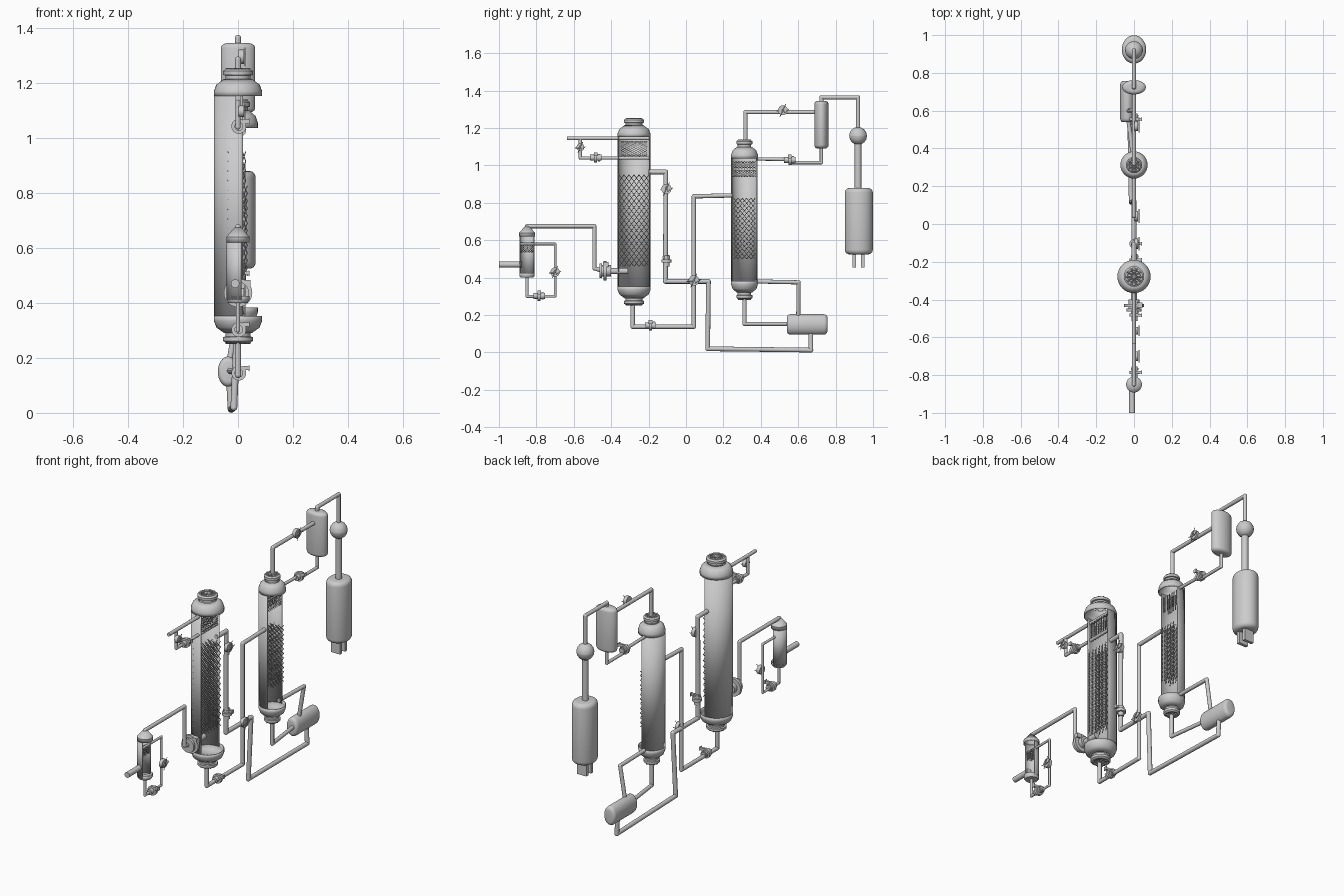
import bpy, bmesh, math
from mathutils import Vector, Matrix

if "Cube" in bpy.data.objects:
    bpy.data.objects.remove(bpy.data.objects["Cube"])

PI = math.pi
AXES = {'z': (0, 0, 1), 'y': (0, 1, 0), 'x': (1, 0, 0)}


def finish(name, bm, smooth=True):
    bmesh.ops.recalc_face_normals(bm, faces=bm.faces)
    me = bpy.data.meshes.new(name)
    bm.to_mesh(me)
    bm.free()
    ob = bpy.data.objects.new(name, me)
    bpy.context.collection.objects.link(ob)
    if smooth:
        bpy.ops.object.select_all(action='DESELECT')
        bpy.context.view_layer.objects.active = ob
        ob.select_set(True)
        bpy.ops.object.shade_smooth_by_angle(angle=math.radians(35))
    return ob


def lathe(name, loc, profile, axis='z', arc=None, wall=0, scale=(1, 1, 1), n=32):
    """Revolve (radius, height) points; arc limits the sweep, wall adds thickness."""
    bm = bmesh.new()
    a0, a1 = arc or (0, 2 * PI)
    q = Vector((0, 0, 1)).rotation_difference(Vector(AXES[axis]))
    rings = []
    for i in range(n + (1 if arc else 0)):
        a = a0 + (a1 - a0) * i / n
        rings.append([bm.verts.new(Vector(loc) + Vector(
            [c * s for c, s in zip(q @ Vector((r * math.cos(a), r * math.sin(a), h)), scale)]))
            for r, h in profile])
    for i in range(n):
        A, B = rings[i], rings[(i + 1) % len(rings)]
        for j in range(len(profile) - 1):
            bm.faces.new((A[j], B[j], B[j + 1], A[j + 1]))
    bmesh.ops.remove_doubles(bm, verts=bm.verts, dist=1e-5)
    ob = finish(name, bm)
    if wall:
        m = ob.modifiers.new('wall', 'SOLIDIFY')
        m.thickness, m.offset = wall, -1
    return ob


def disc(name, loc, r, t, axis, n=24):
    return lathe(name, loc, [(0, -t / 2), (r, -t / 2), (r, t / 2), (0, t / 2)], axis, n=n)


def tank(name, loc, r, length, axis='z', scale=(1, 1, 1), e=0.02):
    h = length / 2
    corner = [(r - e + e * math.cos(k * PI / 8), h - e + e * math.sin(k * PI / 8)) for k in range(5)]
    prof = [(0, h)] + corner[::-1] + [(x, -z) for x, z in corner] + [(0, -h)]
    return lathe(name, loc, prof, axis, scale=scale)


def pipe(name, pts, r=0.011, x=0.0):
    """Round pipe through (y, z) or (y, z, x) points with ball elbows."""
    P = [Vector((p[2] if len(p) > 2 else x, p[0], p[1])) for p in pts]
    bm = bmesh.new()
    for a, b in zip(P, P[1:]):
        d = b - a
        M = Matrix.Translation((a + b) / 2) @ d.to_track_quat('Z', 'Y').to_matrix().to_4x4()
        bmesh.ops.create_cone(bm, cap_ends=True, segments=14, radius1=r, radius2=r,
                              depth=d.length, matrix=M)
    for p in P[1:-1]:
        bmesh.ops.create_uvsphere(bm, u_segments=14, v_segments=8, radius=r * 1.02,
                                  matrix=Matrix.Translation(p))
    return finish(name, bm)


def box(name, loc, size):
    bm = bmesh.new()
    bmesh.ops.create_cube(bm, size=1, matrix=Matrix.Translation(loc) @ Matrix.Diagonal((*size, 1)))
    return finish(name, bm, False)


def wires(name, lines, r):
    cu = bpy.data.curves.new(name, 'CURVE')
    cu.dimensions, cu.bevel_depth, cu.bevel_resolution = '3D', r, 0
    for pts in lines:
        s = cu.splines.new('POLY')
        s.points.add(len(pts) - 1)
        for p, c in zip(s.points, pts):
            p.co = (*c, 1)
    ob = bpy.data.objects.new(name, cu)
    bpy.context.collection.objects.link(ob)


def packing(name, yc, w, z0, z1, cols, rows, layers=(-0.03, 0.0, 0.022), r=0.0022):
    """Diamond lattice of mirrored zigzag wires in several layers."""
    lines, s = [], w / cols
    for x in layers:
        for c in range(cols):
            for sg in (-1, 1):
                lines.append([(x + 0.006 * sg * (-1) ** k,
                               yc - w / 2 + s * (c + 0.5) + sg * s / 2 * (-1) ** k,
                               z0 + (z1 - z0) * k / rows) for k in range(rows + 1)])
    wires(name, lines, r)


def pump(name, y, z, axis='y'):
    p = (0.003, y, z)
    disc(name + '_casing', p, 0.027, 0.016, axis)
    disc(name + '_collar', p, 0.016, 0.06, axis)
    d = Vector(AXES[axis]) * 0.018
    disc(name + '_flange', Vector(p) + d, 0.02, 0.01, axis)
    box(name + '_outlet', (0.028, y, z + 0.018), (0.022, 0.014, 0.014))
    box(name + '_outlet_lip', (0.04, y, z + 0.018), (0.005, 0.02, 0.02))


def exchanger(name, y, z, r=0.025):
    disc(name + '_disc', (0.012, y, z), r, 0.02, 'x')
    k = r * 1.3
    wires(name + '_arrow', [[(0.026, y - k, z - r * .2), (0.026, y - r * .3, z - r * .2),
                             (0.026, y, z + r * .5), (0.026, y + r * .3, z - r * .5),
                             (0.026, y + k, z + r * .2)],
                            [(0.026, y - r * .6, z - k), (0.026, y + r * .6, z + k)]], 0.002)


def column(name, y, r, z0, z1, neck, cone=0.045, nh=0.035):
    """Cut-away column: open shell, full conical ends, necks with ribbed lids."""
    h = 0.018
    a = math.acos(h / r)
    lathe(name + '_shell', (0, y, 0), [(r, z0), (r, z1)], arc=(a, 2 * PI - a), wall=0.005)
    for end, z, s in (('top', z1, 1), ('bottom', z0, -1)):
        lathe(f'{name}_{end}_cone', (0, y, z),
              [(r + .001, -0.018 * s), (r + .001, 0), (r * .9, cone * .55 * s), (neck, cone * s)], wall=0.004)
        c = z + cone * s
        lathe(f'{name}_{end}_neck', (0, y, c),
              [(neck * .9, 0), (neck * .9, nh * .35 * s), (neck * 1.08, nh * .4 * s),
               (neck * 1.08, nh * .8 * s), (neck * .9, nh * s), (neck * .7, nh * s),
               (neck * .65, nh * .7 * s), (0, nh * .7 * s)])
        t = c + nh * s
        wires(f'{name}_{end}_ribs', [[(neck * .9 * math.cos(k * PI / 5), y + neck * .9 * math.sin(k * PI / 5), t),
                                      (-neck * .9 * math.cos(k * PI / 5), y - neck * .9 * math.sin(k * PI / 5), t)]
                                     for k in range(5)], 0.004)


# absorber column
A = -0.278
column('absorber', A, 0.087, 0.335, 1.17, 0.05)
packing('absorber_main_packing', A, 0.16, 0.46, 0.95, 6, 14)
packing('absorber_wash_packing', A, 0.14, 1.05, 1.13, 7, 8, (-0.02, 0.01))

# stripper column
S = 0.3125
column('stripper', S, 0.071, 0.365, 1.055, 0.04)
packing('stripper_main_packing', S, 0.115, 0.5, 0.825, 5, 12, (-0.03, 0.0, 0.028))
for i, z in enumerate((0.94, 0.985)):
    packing(f'stripper_wash_packing_{i}', S, 0.12, z, z + 0.036, 8, 4, (-0.02, 0.01))

# gas cooler: cut-away shell, cone roof, bottom bowl
D = -0.85
a = math.acos(0.012 / 0.041)
lathe('cooler_shell', (0, D, 0), [(0.041, 0.41), (0.041, 0.635)], arc=(a, 2 * PI - a), wall=0.004)
lathe('cooler_roof', (0, D, 0), [(0.042, 0.62), (0.042, 0.64), (0.012, 0.675)], wall=0.003)
lathe('cooler_bowl', (0, D, 0), [(0.041, 0.425), (0.041, 0.41), (0.034, 0.4), (0, 0.4)], wall=0.003)
packing('cooler_packing', D, 0.066, 0.535, 0.575, 7, 4, (-0.015, 0.005), 0.0018)
pipe('cooler_inlet', [(-1.0, 0.47), (-0.88, 0.47)], 0.016, -0.01)
pipe('cooler_to_blower', [(D, 0.66), (D, 0.675), (-0.49, 0.675), (-0.49, 0.45), (-0.44, 0.435)])
pipe('cooler_loop_upper', [(-0.885, 0.58), (-0.70, 0.58), (-0.70, 0.3), (-0.76, 0.3)], 0.007)
pipe('cooler_loop_lower', [(D, 0.4), (D, 0.3), (-0.76, 0.3)], 0.008)
exchanger('cooler_exchanger', -0.70, 0.43)
pump('cooler_pump', -0.785, 0.303)

# blower
disc('blower_wheel', (0, -0.432, 0.437), 0.052, 0.016, 'y', 32)
disc('blower_hub', (0, -0.43, 0.437), 0.03, 0.06, 'y')
disc('blower_ring', (0, -0.455, 0.437), 0.04, 0.014, 'y')
box('blower_motor', (0.03, -0.43, 0.47), (0.03, 0.03, 0.025))
pipe('blower_outlet', [(-0.41, 0.435), (-0.31, 0.435)], 0.016)

# absorber wash loop
pipe('flue_outlet', [(-0.635, 1.145), (-0.195, 1.145)], 0.01)
pipe('wash_loop', [(-0.565, 1.14), (-0.565, 1.04), (-0.195, 1.04)], 0.009)
exchanger('wash_exchanger', -0.565, 1.097, 0.021)
pump('wash_pump', -0.483, 1.042)

# lean solvent line from reboiler to absorber
pipe('lean_line', [(-0.2, 0.965), (-0.108, 0.965), (-0.11, 0.38), (0.12, 0.38), (0.116, 0.02, -0.015),
                   (0.668, 0.013, -0.025), (0.668, 0.11, -0.03)], 0.0125)
exchanger('lean_cooler', -0.105, 0.875, 0.027)
pump('lean_pump', -0.105, 0.49, 'z')

# rich solvent line from absorber to stripper
pipe('rich_line', [(-0.285, 0.27), (-0.285, 0.138), (0.042, 0.138), (0.042, 0.835), (0.25, 0.84)], 0.0115)
pump('rich_pump', -0.19, 0.145)
exchanger('cross_exchanger', 0.042, 0.385, 0.028)

# reboiler
tank('reboiler', (-0.036, 0.648, 0.15), 0.055, 0.217, 'y', (0.68, 1, 1))
pipe('reboiler_feed', [(0.3125, 0.3), (0.3125, 0.153), (0.55, 0.153, -0.03)])
pipe('reboiler_return', [(0.6, 0.19, -0.03), (0.602, 0.375), (0.37, 0.38)])

# condenser and reflux drum
pipe('overhead_line', [(0.318, 1.12), (0.318, 1.285), (0.70, 1.285)])
exchanger('condenser', 0.518, 1.295, 0.026)
tank('reflux_drum', (0, 0.724, 1.218), 0.038, 0.255, scale=(1.65, 1, 1), e=0.018)
pipe('reflux_line', [(0.724, 1.1), (0.724, 1.015), (0.56, 1.015), (0.56, 1.032), (0.375, 1.035)], 0.009)
pump('reflux_pump', 0.555, 1.03)

# product gas line, compressor ball and storage tank
pipe('product_line', [(0.724, 1.33), (0.724, 1.364), (0.92, 1.364), (0.92, 1.18)])
tank('compressor_ball', (0, 0.92, 1.158), 0.0475, 0.095, e=0.0474)
pipe('tank_riser', [(0.92, 1.13), (0.92, 0.87)], 0.018)
tank('storage_tank', (0, 0.924, 0.702), 0.075, 0.355, scale=(0.86, 1, 1), e=0.025)
for i, y in enumerate((0.9, 0.945)):
    box(f'storage_outlet_{i}', (0, y, 0.5), (0.06, 0.018, 0.09))
